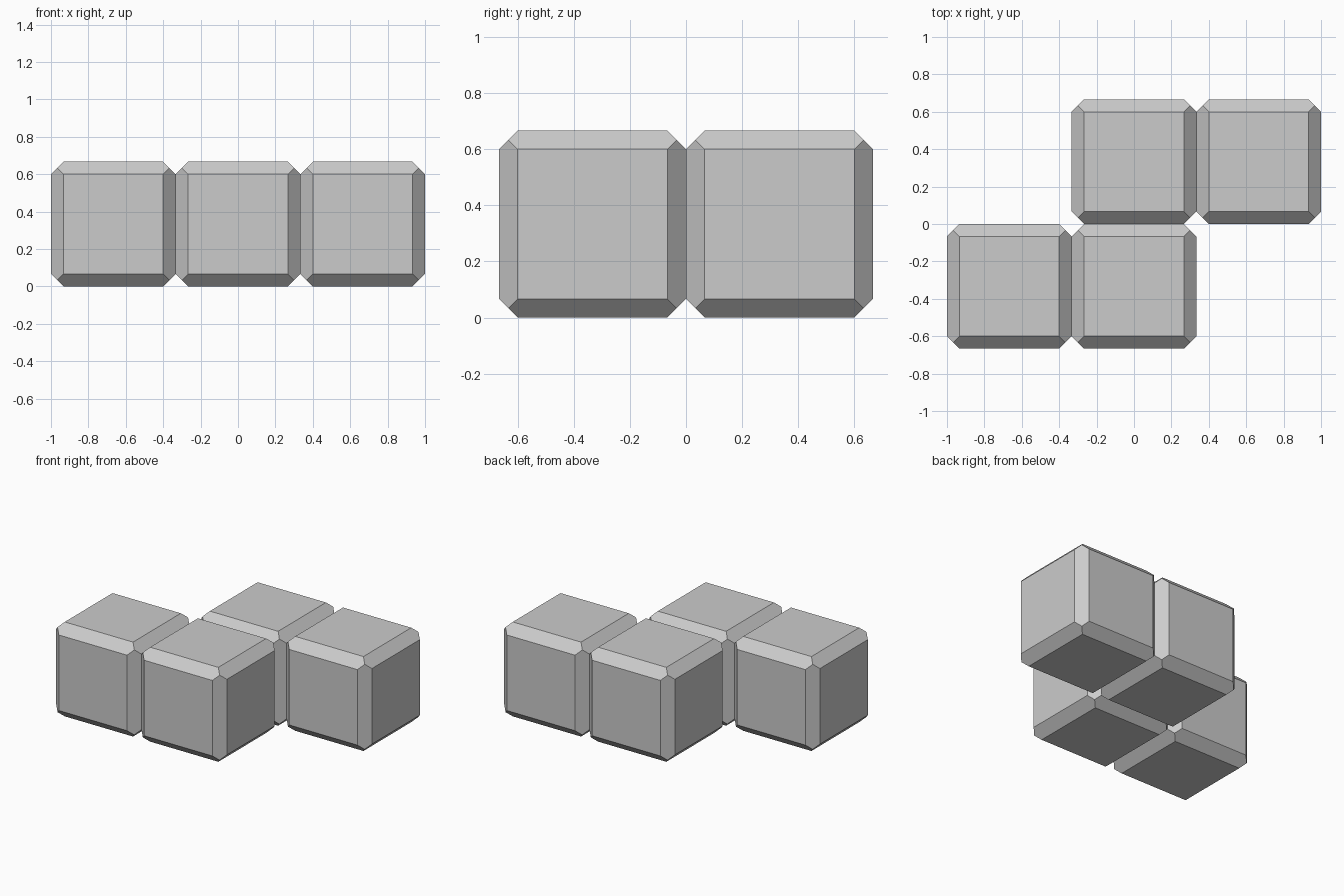
import bpy, bmesh
from math import radians
from itertools import product
from mathutils import Vector

if "Cube" in bpy.data.objects:
    bpy.data.objects.remove(bpy.data.objects["Cube"])

SIZE = 2 / 3          # block edge length
CHAMFER = SIZE / 10   # 45-degree edge cut
H = SIZE / 2


def chamfered_cube_mesh():
    """Cube whose twelve edges are planed off at 45 degrees."""
    bm = bmesh.new()
    inner, mid = H - CHAMFER, H - CHAMFER / 2
    for signs in product((-1, 1), repeat=3):
        s = Vector(signs)
        # point where three edge cuts meet
        bm.verts.new(s * mid)
        # one corner on each of the three flat faces
        for axis in range(3):
            v = s * inner
            v[axis] = s[axis] * H
            bm.verts.new(v)
    bmesh.ops.convex_hull(bm, input=bm.verts[:])
    bmesh.ops.dissolve_limit(bm, angle_limit=radians(1),
                             verts=bm.verts[:], edges=bm.edges[:])
    bmesh.ops.recalc_face_normals(bm, faces=bm.faces[:])
    mesh = bpy.data.meshes.new("chamfered_block")
    bm.to_mesh(mesh)
    bm.free()
    return mesh


# Four blocks in a stepped zigzag: two in front, two behind shifted right
block_mesh = chamfered_cube_mesh()
layout = {
    "front_left_block": (-SIZE, -H),
    "front_middle_block": (0, -H),
    "back_middle_block": (0, H),
    "back_right_block": (SIZE, H),
}
for name, (x, y) in layout.items():
    block = bpy.data.objects.new(name, block_mesh)
    block.location = (x, y, H)
    bpy.context.collection.objects.link(block)
